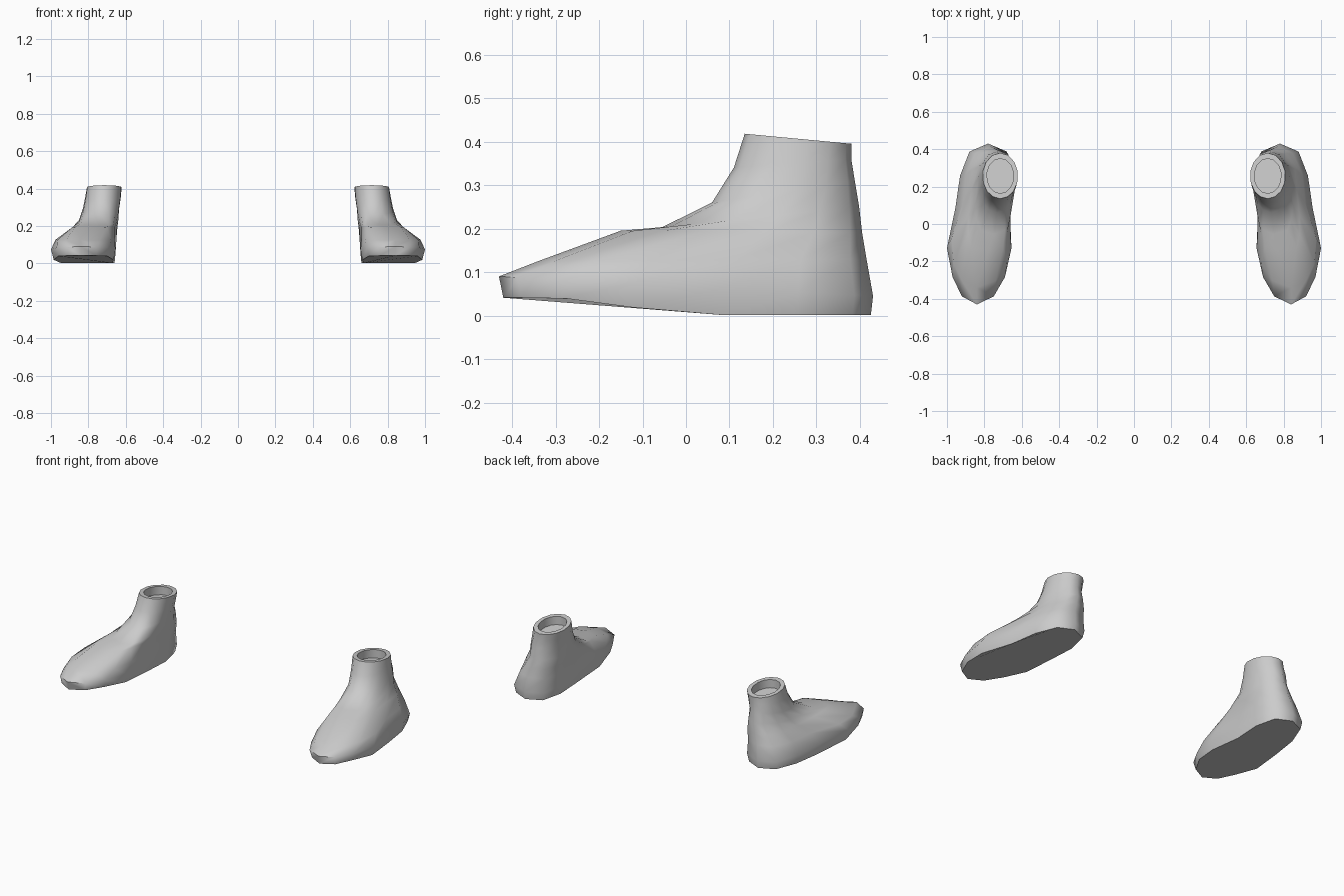
import bpy, bmesh, math
from mathutils import Vector

if "Cube" in bpy.data.objects:
    bpy.data.objects.remove(bpy.data.objects["Cube"])

# front-to-back stations around each ring
T = [.05, .17, .35, .6, .8, .95]


def ring(front, back, left, right):
    """Closed ring from front/back points (x, y, z) and side x values."""
    f, b = Vector(front), Vector(back)
    side = lambda xs: [Vector((x, *f.lerp(b, t).yz)) for x, t in zip(xs, T)]
    return [f] + side(right) + [b] + side(left)[::-1]


def oval(yf, zf, yb, zb, c, w):
    """Oval ring for the ankle shaft."""
    h = [w * math.sqrt(1 - (2 * t - 1) ** 2) for t in T]
    return ring((c, yf, zf), (c, yb, zb), [c - a for a in h], [c + a for a in h])


# sole outline, with the toe lifted off the ground
sole = ring((.84, -.42, 0), (.78, .425, 0),
            [.76, .70, .665, .67, .66, .69], [.915, .96, .985, .945, .92, .87])
for p in sole:
    p.z = .001 + .04 * min(1, max(0, (.01 - p.y) / .3))

# foot body, instep and ankle
rings = [
    sole,
    ring((.84, -.43, .09), (.78, .43, .045),
         [.75, .69, .655, .665, .655, .68], [.92, .97, 1.0, .955, .93, .88]),
    ring((.84, -.34, .125), (.77, .415, .13),
         [.74, .68, .66, .665, .65, .68], [.92, .965, .975, .915, .90, .85]),
    ring((.78, -.15, .195), (.75, .405, .19),
         [.70, .68, .66, .65, .645, .675], [.87, .885, .885, .87, .86, .81]),
    ring((.75, -.055, .203), (.735, .398, .25),
         [.69, .665, .65, .64, .645, .68], [.82, .84, .85, .85, .83, .78]),
    oval(.06, .26, .388, .31, .733, .099),
    oval(.11, .34, .38, .36, .722, .097),
    oval(.135, .418, .38, .395, .715, .095),
]

# thick rim and shallow recess in the top
top = rings[-1]
mid = sum(top, Vector()) / len(top)
inner = [mid + (p - mid) * .76 for p in top]
rings += [inner, [p - Vector((0, 0, .05)) for p in inner]]


def boot(name, sign):
    bm = bmesh.new()
    vs = [[bm.verts.new((p.x * sign, p.y, p.z)) for p in r] for r in rings]
    n = len(vs[0])
    for a, b in zip(vs, vs[1:]):
        for i in range(n):
            j = (i + 1) % n
            bm.faces.new((a[i], a[j], b[j], b[i]))
    bm.faces.new(vs[0][::-1])
    bm.faces.new(vs[-1])
    bmesh.ops.recalc_face_normals(bm, faces=bm.faces)
    me = bpy.data.meshes.new(name)
    bm.to_mesh(me)
    bm.free()
    ob = bpy.data.objects.new(name, me)
    bpy.context.collection.objects.link(ob)
    bpy.ops.object.select_all(action='DESELECT')
    ob.select_set(True)
    bpy.context.view_layer.objects.active = ob
    bpy.ops.object.shade_smooth_by_angle(angle=math.radians(55))


boot("boot_right", 1)
boot("boot_left", -1)
